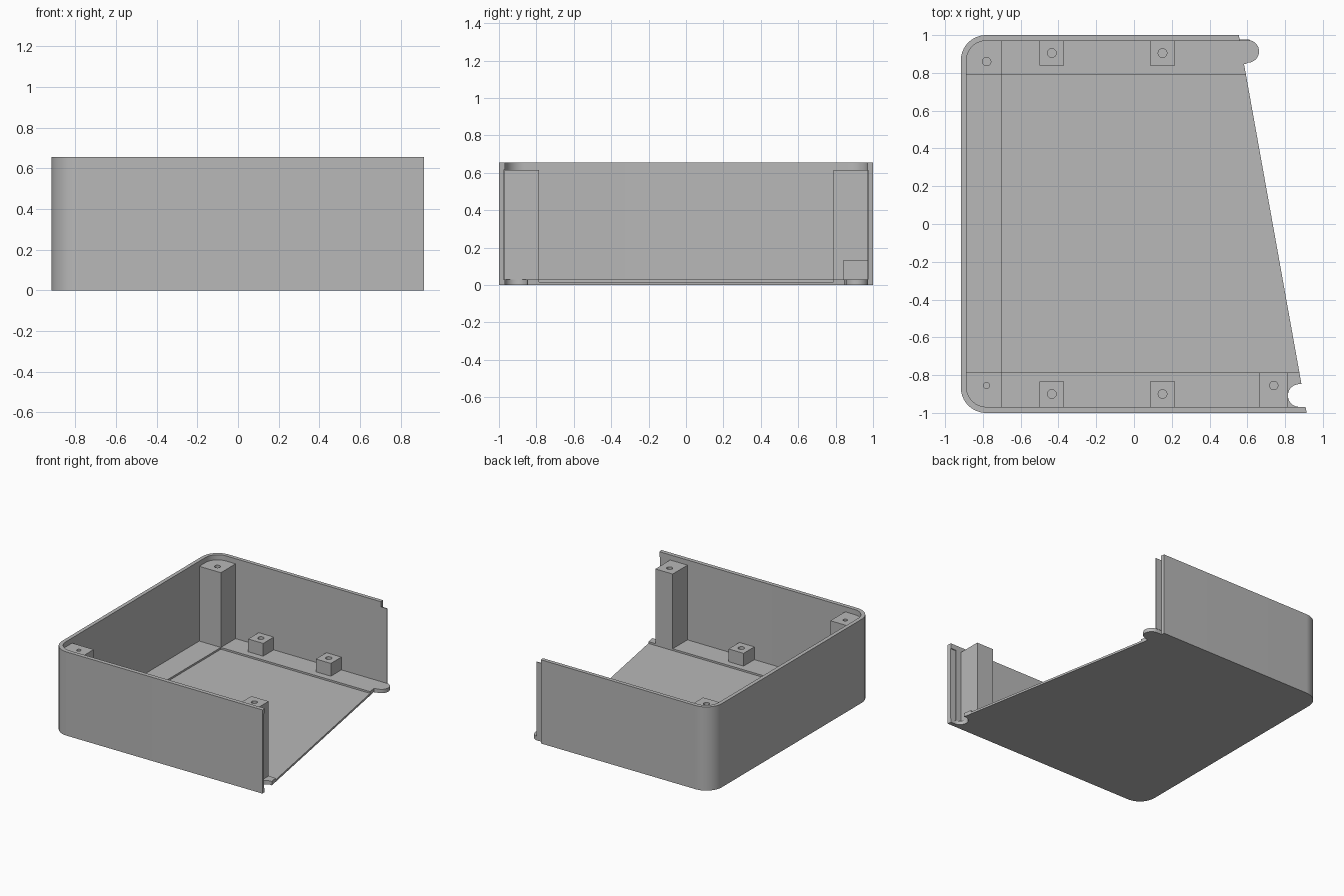
import bpy, bmesh, math

cube = bpy.data.objects.get("Cube")
if cube:
    bpy.data.objects.remove(cube, do_unlink=True)

HEIGHT, FLOOR, POST_TOP = 0.655, 0.03, 0.615
LEFT, WALL, RADIUS = -0.917, 0.03, 0.135
FRONT_IN, BACK_IN = -0.968, 0.97

grey = bpy.data.materials.new("plain_grey")
grey.use_nodes = True
grey.diffuse_color = (0.48, 0.48, 0.48, 1)
grey.node_tree.nodes["Principled BSDF"].inputs["Base Color"].default_value = grey.diffuse_color


def prism(name, outline, z0, z1):
    """Extrude a counter-clockwise outline from z0 to z1."""
    bm = bmesh.new()
    base = bm.faces.new([bm.verts.new((x, y, z0)) for x, y in outline])
    top = bmesh.ops.extrude_face_region(bm, geom=[base])["geom"]
    bmesh.ops.translate(bm, vec=(0, 0, z1 - z0),
                        verts=[v for v in top if isinstance(v, bmesh.types.BMVert)])
    bmesh.ops.recalc_face_normals(bm, faces=bm.faces)
    mesh = bpy.data.meshes.new(name)
    bm.to_mesh(mesh)
    bm.free()
    mesh.materials.append(grey)
    obj = bpy.data.objects.new(name, mesh)
    bpy.context.collection.objects.link(obj)
    return obj


def arc(cx, cy, r, start, end, steps=16):
    angles = [math.radians(start + (end - start) * i / steps) for i in range(steps + 1)]
    return [(cx + r * math.cos(a), cy + r * math.sin(a)) for a in angles]


def rect(x0, x1, y0, y1):
    return [(x0, y0), (x1, y0), (x1, y1), (x0, y1)]


def circle(cx, cy, r):
    return arc(cx, cy, r, 0, 360, 48)[:-1]


def rounded(x0, y0, y1, front_end, back_end, r_front, r_back):
    """Outline whose two corners on the x0 side may be rounded."""
    pts = [(front_end, y0), (back_end, y1)]
    pts += arc(x0 + r_back, y1 - r_back, r_back, 90, 180) if r_back else [(x0, y1)]
    pts += arc(x0 + r_front, y0 + r_front, r_front, 180, 270) if r_front else [(x0, y0)]
    return pts


def cut(obj, *cutters):
    """Subtract the cutters one after another and discard them."""
    for cutter in cutters:
        cutter.hide_render = True
        mod = obj.modifiers.new("cut", "BOOLEAN")
        mod.operation, mod.solver, mod.object = "DIFFERENCE", "EXACT", cutter
        graph = bpy.context.evaluated_depsgraph_get()
        mesh = bpy.data.meshes.new_from_object(obj.evaluated_get(graph))
        obj.modifiers.clear()
        obj.data = mesh
        bpy.data.objects.remove(cutter, do_unlink=True)


def parting(y):
    """x of the slanted open side."""
    return 0.914 - 0.1795 * (y + 1)


# Tray: walls and floor carved from one rounded block
tray = prism("tray", rounded(LEFT, -1, 1, parting(-1), parting(1), RADIUS, RADIUS), 0, HEIGHT)
inner_r = RADIUS - WALL
cut(tray,
    prism("cavity", rounded(LEFT + WALL, FRONT_IN, BACK_IN, 1.2, 1.2, inner_r, inner_r), FLOOR, 1),
    prism("floor_recess", rect(-0.70, 1.2, -0.785, 0.788), 0.016, 0.5),
    prism("socket", arc(0.875, -0.908, 0.06, 90, 270, 32)
          + [(1.1, -0.968), (1.1, -0.848)], -0.1, 0.1),
    prism("groove", rect(0.862, 1.1, -0.975, -0.95), FLOOR, POST_TOP))

# Locking tab and thin tongue at the end of the back wall
parts = [tray,
         prism("locking_tab", [(0.55, 0.848), (0.592, 0.848)]
               + arc(0.602, 0.914, 0.06, -90, 90, 32) + [(0.55, 0.974)], 0, FLOOR),
         prism("wall_tongue", rect(0.55, 0.612, BACK_IN, 0.976), FLOOR, POST_TOP)]

# Tall screw posts
SINK = 0.01
post_r = inner_r + SINK
post_x, front_y, back_y = LEFT + WALL - SINK, FRONT_IN - SINK / 2, BACK_IN + SINK
tall = [
    ("back_corner_post", rounded(post_x, 0.788, back_y, -0.70, -0.70, 0, post_r), -0.78, 0.86, 0.022),
    ("front_corner_post", rounded(post_x, front_y, -0.785, -0.70, -0.70, post_r, 0), -0.78, -0.855, 0.016),
    ("front_end_post", rect(0.665, 0.815, front_y, -0.785), 0.74, -0.855, 0.022),
]
for name, outline, x, y, r in tall:
    post = prism(name, outline, FLOOR - SINK, POST_TOP)
    cut(post, prism("screw_hole", circle(x, y, r), POST_TOP - 0.25, 1))
    parts.append(post)

# Short mounting blocks along the front and back walls
for x in (-0.435, 0.151):
    for side, y0, y1, hole_y in (("front", front_y, -0.835, -0.9), ("back", 0.84, back_y, 0.905)):
        block = prism(side + "_mounting_block", rect(x - 0.065, x + 0.065, y0, y1), FLOOR - SINK, 0.13)
        cut(block, prism("screw_hole", circle(x, hole_y, 0.023), 0.05, 1))
        parts.append(block)

# Smooth the round corners, keep the edges crisp
bpy.ops.object.select_all(action="DESELECT")
for part in parts:
    part.select_set(True)
bpy.context.view_layer.objects.active = tray
bpy.ops.object.shade_smooth_by_angle(angle=math.radians(30))
